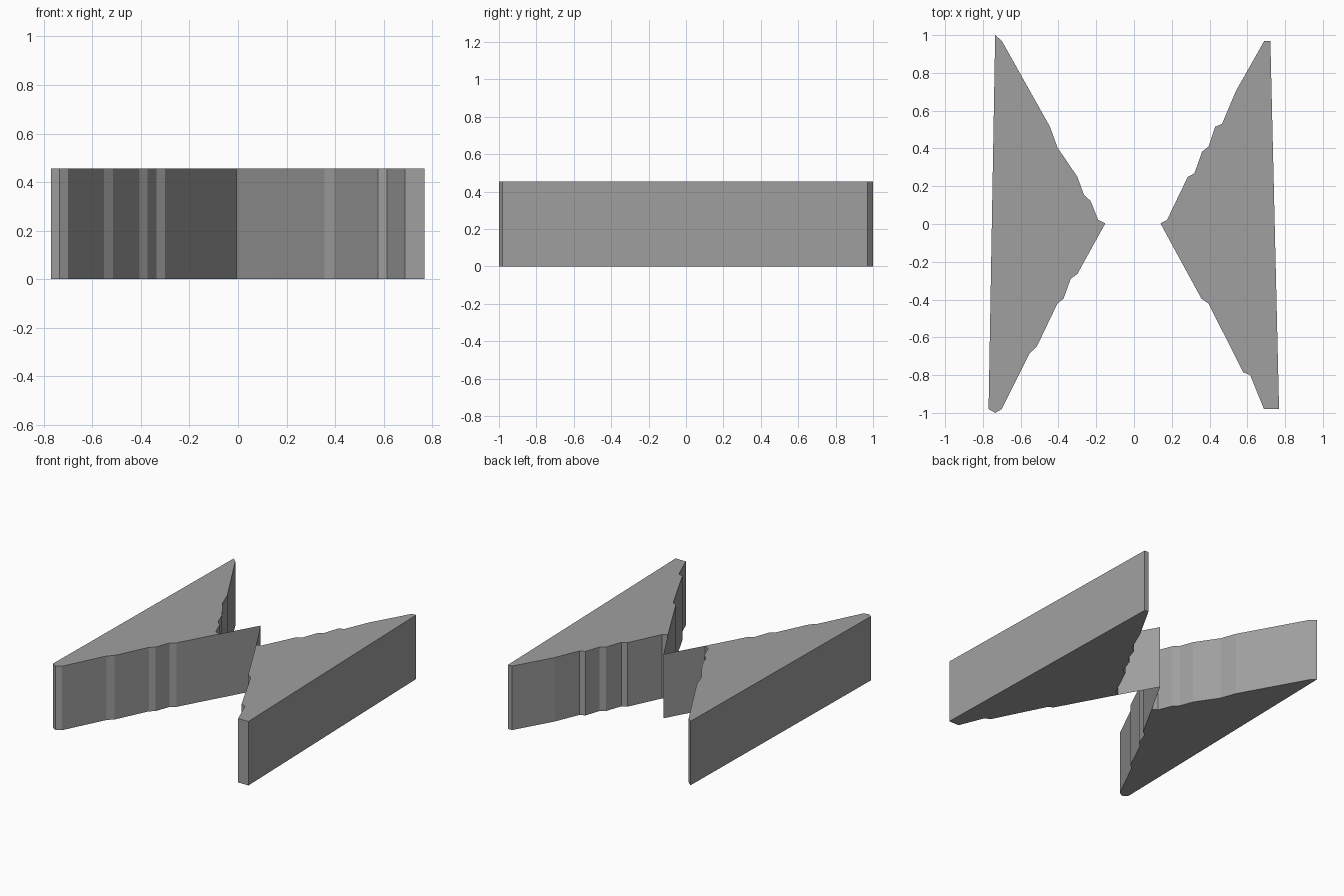
import bpy, bmesh

if "Cube" in bpy.data.objects:
    bpy.data.objects.remove(bpy.data.objects["Cube"])

HEIGHT = 0.455

grey = bpy.data.materials.new("mid grey")
grey.diffuse_color = (0.35, 0.35, 0.35, 1)
grey.use_nodes = True
grey.node_tree.nodes["Principled BSDF"].inputs["Base Color"].default_value = grey.diffuse_color


def extrude_outline(name, points, closed):
    """Upright prism from a closed outline, or a thin open wall from a path."""
    bm = bmesh.new()
    low = [bm.verts.new((x, y, 0)) for x, y in points]
    high = [bm.verts.new((x, y, HEIGHT)) for x, y in points]
    n = len(points)
    for i in range(n if closed else n - 1):
        j = (i + 1) % n
        bm.faces.new((low[i], low[j], high[j], high[i]))
    if closed:
        bm.faces.new(low)
        bm.faces.new(high)
    bmesh.ops.recalc_face_normals(bm, faces=bm.faces)
    mesh = bpy.data.meshes.new(name)
    bm.to_mesh(mesh)
    bm.free()
    mesh.materials.append(grey)
    obj = bpy.data.objects.new(name, mesh)
    bpy.context.collection.objects.link(obj)


# Left wedge with stepped slopes
extrude_outline("left_wedge", [
    (-0.735, 1.0), (-0.70, 0.97), (-0.445, 0.515), (-0.405, 0.405),
    (-0.30, 0.25), (-0.265, 0.155), (-0.23, 0.122), (-0.19, 0.022),
    (-0.152, 0.003), (-0.30, -0.265), (-0.335, -0.29), (-0.373, -0.395),
    (-0.406, -0.422), (-0.515, -0.65), (-0.553, -0.685), (-0.70, -0.98),
    (-0.735, -1.0), (-0.77, -0.98)], True)

# Right wedge
extrude_outline("right_wedge", [
    (0.14, 0.003), (0.175, 0.022), (0.285, 0.25), (0.32, 0.268),
    (0.36, 0.382), (0.395, 0.41), (0.43, 0.515), (0.466, 0.53),
    (0.54, 0.705), (0.69, 0.97), (0.722, 0.97), (0.768, -0.98),
    (0.688, -0.98), (0.615, -0.80), (0.578, -0.785), (0.395, -0.422),
    (0.357, -0.395)], True)

# Thin bent wall joining the two wedges
extrude_outline("centre_wall",
                [(-0.152, 0.003), (-0.006, 0.262), (0.14, 0.003)], False)
